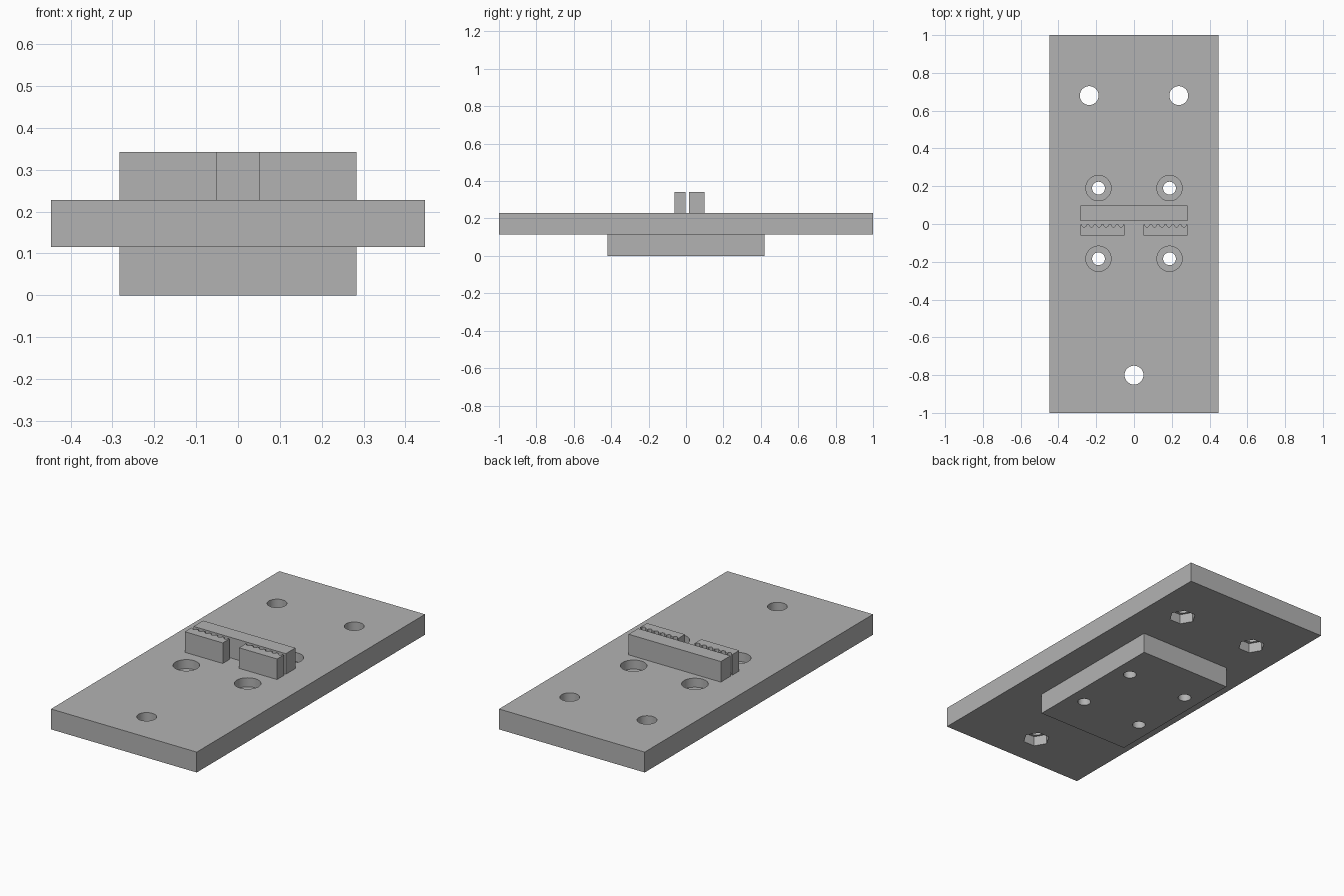
import bpy, bmesh, math

if "Cube" in bpy.data.objects:
    bpy.data.objects.remove(bpy.data.objects["Cube"], do_unlink=True)

# Single plain grey plastic
grey = bpy.data.materials.new("grey plastic")
grey.use_nodes = True
grey.diffuse_color = (0.45, 0.45, 0.45, 1)
grey.node_tree.nodes["Principled BSDF"].inputs["Base Color"].default_value = (0.45, 0.45, 0.45, 1)

BASE_TOP, PLATE_TOP, RAIL_TOP = 0.115, 0.228, 0.342


def prism(name, outline, z0, z1):
    """Extrude a counter-clockwise outline in the xy plane from z0 to z1."""
    bm = bmesh.new()
    face = bm.faces.new([bm.verts.new((x, y, z0)) for x, y in outline])
    grown = bmesh.ops.extrude_face_region(bm, geom=[face], use_keep_orig=True)
    for v in grown["geom"]:
        if isinstance(v, bmesh.types.BMVert):
            v.co.z = z1
    bmesh.ops.recalc_face_normals(bm, faces=bm.faces)
    mesh = bpy.data.meshes.new(name)
    bm.to_mesh(mesh)
    bm.free()
    mesh.materials.append(grey)
    obj = bpy.data.objects.new(name, mesh)
    bpy.context.collection.objects.link(obj)
    return obj


def box(name, x0, x1, y0, y1, z0, z1):
    return prism(name, [(x0, y0), (x1, y0), (x1, y1), (x0, y1)], z0, z1)


def ring(x, y, r, sides):
    turn = 2 * math.pi / sides
    return [(x + r * math.cos(i * turn), y + r * math.sin(i * turn)) for i in range(sides)]


def drill(target, x, y, r, z0, z1, sides=32):
    """Cut a round or hexagonal hole and remove the cutter."""
    cutter = prism("hole_cutter", ring(x, y, r, sides), z0, z1)
    cutter.hide_render = True
    mod = target.modifiers.new("hole", "BOOLEAN")
    mod.operation, mod.solver, mod.object = "DIFFERENCE", "EXACT", cutter
    bpy.context.view_layer.objects.active = target
    bpy.ops.object.modifier_apply(modifier=mod.name)
    bpy.data.objects.remove(cutter, do_unlink=True)


# Main plate and the raised pad beneath it
plate = box("mounting_plate", -0.447, 0.447, -1, 1, BASE_TOP, PLATE_TOP)
pad = box("lower_pad", -0.283, 0.283, -0.42, 0.42, 0, BASE_TOP)

# Outer bolt holes with hexagonal nut pockets underneath
for x, y in [(-0.237, 0.68), (0.237, 0.68), (0, -0.8)]:
    drill(plate, x, y, 0.05, 0, 0.5)
    drill(plate, x, y, 0.07, 0, BASE_TOP + 0.055, sides=6)

# Four counterbored screw holes through plate and pad
for x in (-0.188, 0.188):
    for y in (-0.184, 0.19):
        drill(plate, x, y, 0.034, -0.1, 0.5)
        drill(pad, x, y, 0.034, -0.1, 0.5)
        drill(plate, x, y, 0.067, PLATE_TOP - 0.05, 0.5)

# Plain back rail of the belt clamp
box("back_rail", -0.283, 0.283, 0.015, 0.099, PLATE_TOP, RAIL_TOP)


def toothed_outline(x0, x1, y0, y1, teeth=6, depth=0.013):
    """Rectangle whose back edge carries rounded belt grooves."""
    pitch = (x1 - x0) / teeth
    edge = [(x1, y1)]
    for t in range(teeth):
        middle = x1 - (t + 0.5) * pitch
        for k in range(7):
            a = math.pi * k / 6
            edge.append((middle + 0.32 * pitch * math.cos(a), y1 - depth * math.sin(a)))
    return [(x0, y0), (x1, y0)] + edge + [(x0, y1)]


# Two toothed front jaws with a gap between them
for name, x0, x1 in [("right_jaw", -0.283, -0.05), ("left_jaw", 0.05, 0.283)]:
    prism(name, toothed_outline(x0, x1, -0.062, -0.003), PLATE_TOP, RAIL_TOP)

# Round holes shade smoothly while edges stay crisp
bpy.ops.object.select_all(action="DESELECT")
for obj in (plate, pad):
    obj.select_set(True)
bpy.context.view_layer.objects.active = plate
bpy.ops.object.shade_smooth_by_angle(angle=math.radians(30))
